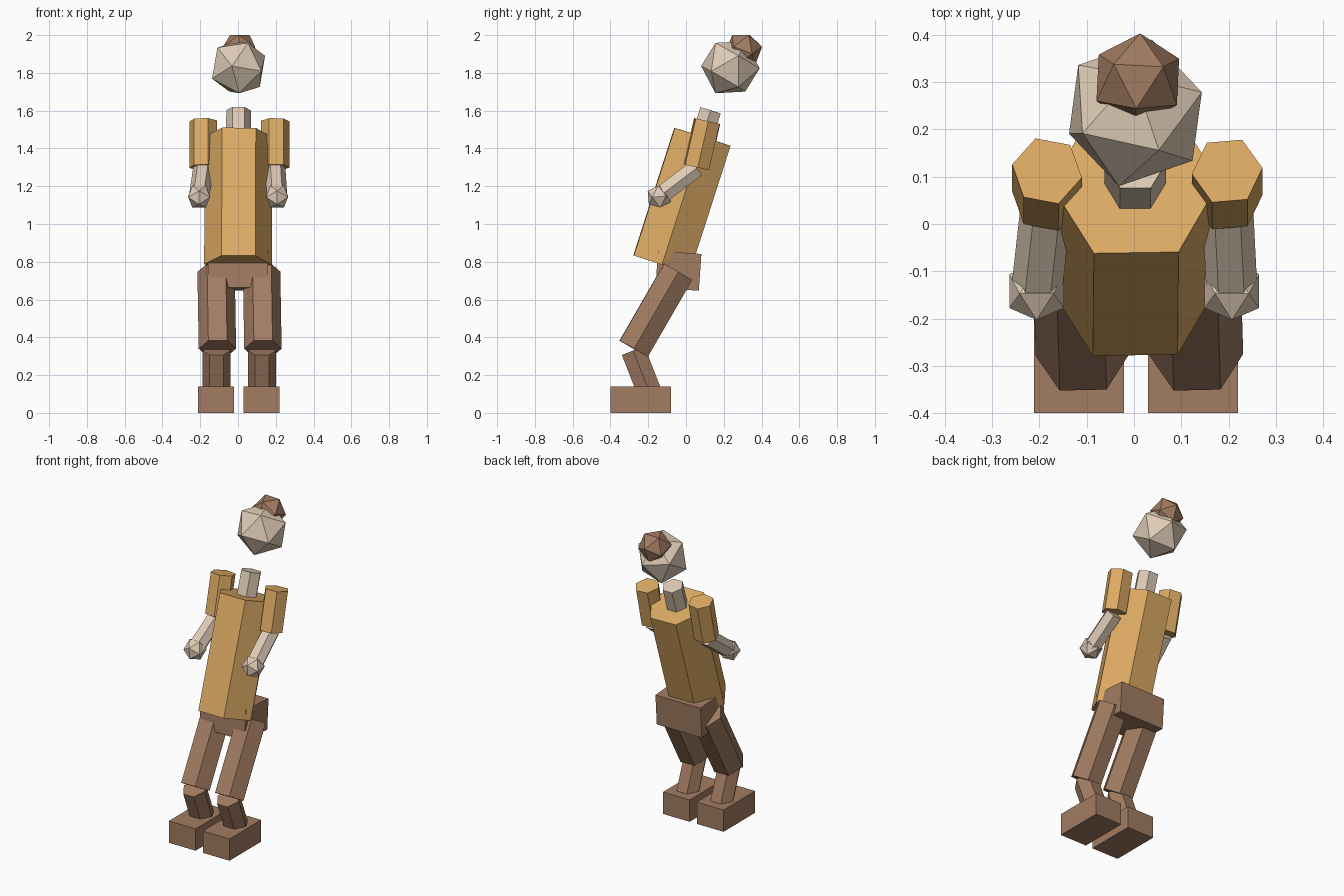
import bpy
import bmesh
from math import radians
from mathutils import Matrix, Vector

default = bpy.data.objects.get("Cube")
if default:
    bpy.data.objects.remove(default, do_unlink=True)


def material(name, rgb):
    mat = bpy.data.materials.new(name)
    mat.use_nodes = True
    mat.diffuse_color = (*rgb, 1)
    mat.node_tree.nodes["Principled BSDF"].inputs["Base Color"].default_value = (*rgb, 1)
    return mat


OCHRE = material("ochre_shirt", (0.73, 0.41, 0.13))
SKIN = material("pale_skin", (0.74, 0.60, 0.47))
BROWN = material("warm_brown", (0.36, 0.20, 0.122))


def frame(centre, axis, side):
    """Matrix at centre with local z along axis and local x towards side."""
    z = Vector(axis).normalized()
    x = Vector(side)
    x = (x - z * x.dot(z)).normalized()
    rot = Matrix((x, z.cross(x), z)).transposed()
    return Matrix.Translation(centre) @ rot.to_4x4()


def finish(name, bm, mat):
    mesh = bpy.data.meshes.new(name)
    bm.to_mesh(mesh)
    bm.free()
    mesh.materials.append(mat)
    obj = bpy.data.objects.new(name, mesh)
    bpy.context.collection.objects.link(obj)
    return obj


def prism(name, start, end, radius, mat, twist=0):
    """Six-sided bar from start to end, with a flat side to the front."""
    a, b = Vector(start), Vector(end)
    spin = Matrix.Rotation(radians(90 + twist), 4, 'Z')
    bm = bmesh.new()
    bmesh.ops.create_cone(bm, cap_ends=True, segments=6, radius1=radius, radius2=radius,
                          depth=(b - a).length,
                          matrix=frame((a + b) / 2, b - a, (1, 0, 0)) @ spin)
    return finish(name, bm, mat)


def ball(name, centre, radius, mat, pole, neighbour):
    """Twenty-sided ball, turned so that two corners face the given directions."""
    bm = bmesh.new()
    bmesh.ops.create_icosphere(bm, subdivisions=1, radius=radius,
                               matrix=frame(centre, pole, neighbour))
    return finish(name, bm, mat)


def box(name, centre, size, mat, tilt=0):
    bm = bmesh.new()
    bmesh.ops.create_cube(bm, size=1, matrix=Matrix.Translation(centre)
                          @ Matrix.Rotation(radians(tilt), 4, 'X')
                          @ Matrix.Diagonal((*size, 1)))
    return finish(name, bm, mat)


# Trunk
prism("torso", (0, -0.13, 0.786), (0.002, 0.087, 1.462), 0.179, OCHRE, 1)
prism("neck", (0.002, 0.07, 1.41), (0.003, 0.13, 1.602), 0.065, SKIN)
box("pelvis", (0.0, -0.04, 0.752), (0.32, 0.23, 0.195), BROWN, -4)

# Head and hair
ball("head", (0.003, 0.235, 1.83), 0.159, SKIN, (-0.22, -0.97, 0.04), (-0.9, -0.2, -0.4))
ball("hair_bun", (0.008, 0.305, 1.92), 0.1, BROWN, (-0.51, 0.33, 0.795), (-0.03, -0.61, 0.795))

# Legs
for side, x in (("right", -0.116), ("left", 0.125)):
    prism(side + "_thigh", (x + 0.007, -0.277, 0.34), (x, -0.042, 0.747), 0.099, BROWN, 1)
    prism(side + "_shin", (x + 0.002, -0.19, 0.10), (x + 0.002, -0.28, 0.33), 0.074, BROWN)
    box(side + "_foot", (x, -0.24, 0.07), (0.19, 0.32, 0.14), BROWN)

# Arms
for side, x, hand_x, twist in (("right", -0.184, -0.206, -11), ("left", 0.197, 0.207, 5)):
    hand = (hand_x, -0.142, 1.145)
    elbow = (x, 0.055, 1.295)
    prism(side + "_upper_arm", (x, 0.055, 1.30), (x, 0.112, 1.545), 0.075, OCHRE, twist)
    prism(side + "_forearm", hand, elbow, 0.054, SKIN)
    ball(side + "_hand", hand, 0.068, SKIN, (0, -0.8, -0.6), (0, 0, 1))
